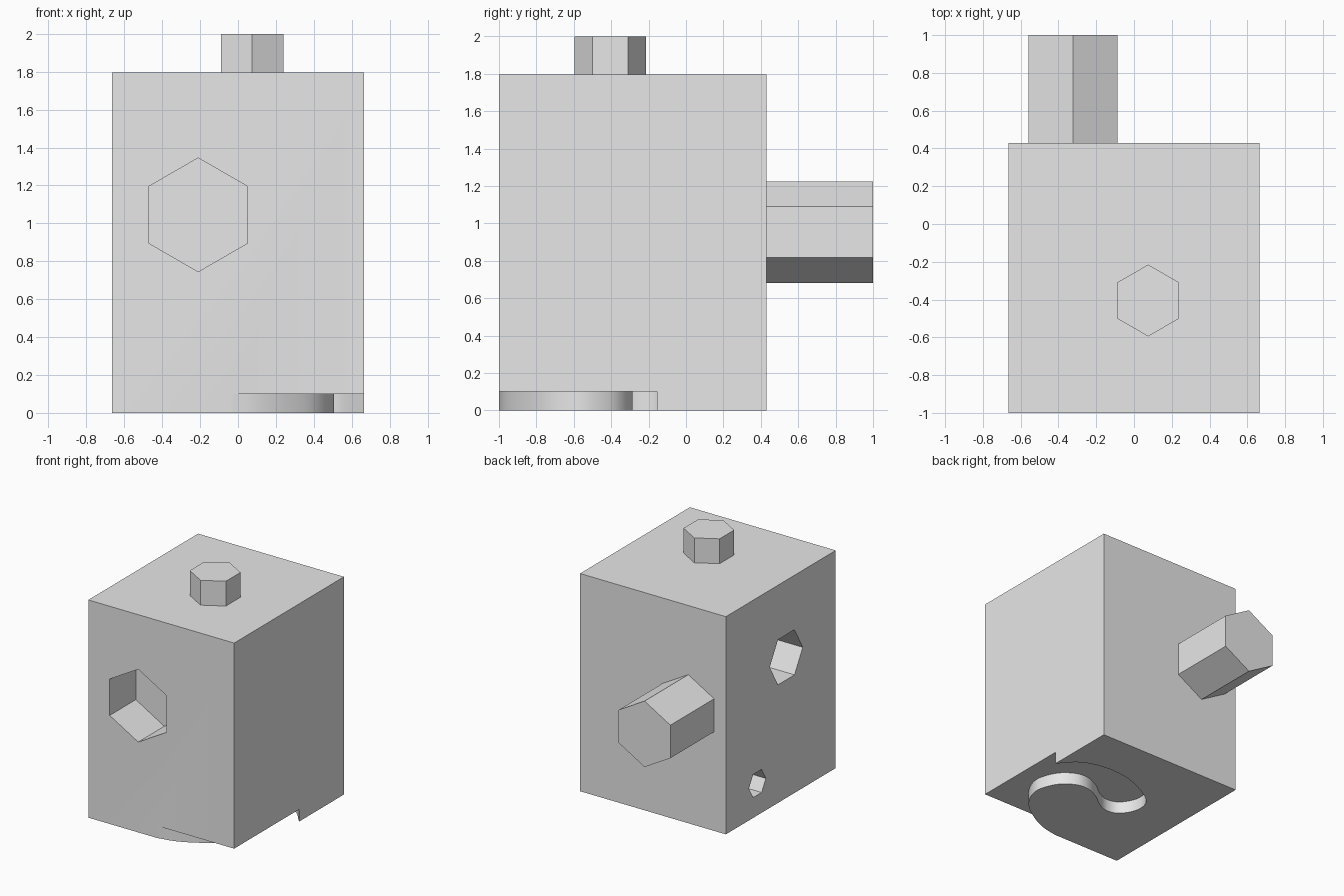
import bpy
import bmesh
import math
from mathutils import Matrix, Vector

cube = bpy.data.objects.get("Cube")
if cube:
    bpy.data.objects.remove(cube)

grey = bpy.data.materials.new("plain_grey")
grey.use_nodes = True
grey.diffuse_color = (0.8, 0.8, 0.8, 1)
grey.node_tree.nodes["Principled BSDF"].inputs["Base Color"].default_value = (0.8, 0.8, 0.8, 1)


def add_object(name, bm):
    bmesh.ops.recalc_face_normals(bm, faces=bm.faces)
    mesh = bpy.data.meshes.new(name)
    bm.to_mesh(mesh)
    bm.free()
    mesh.materials.append(grey)
    obj = bpy.data.objects.new(name, mesh)
    bpy.context.collection.objects.link(obj)
    return obj


def hex_prism(name, start, end, radius, corner):
    """Hexagonal prism between two points, with one corner towards a direction."""
    start, end = Vector(start), Vector(end)
    axis = (end - start).normalized()
    u = Vector(corner)
    v = axis.cross(u)
    frame = Matrix((u, v, axis)).transposed().to_4x4()
    frame.translation = (start + end) / 2
    bm = bmesh.new()
    bmesh.ops.create_cone(bm, cap_ends=True, segments=6, radius1=radius, radius2=radius,
                          depth=(end - start).length)
    # bring a corner onto the local x axis
    first = max(bm.verts, key=lambda p: p.co.x).co
    turn = Matrix.Rotation(-math.atan2(first.y, first.x), 4, 'Z')
    bmesh.ops.transform(bm, matrix=frame @ turn, verts=bm.verts)
    return add_object(name, bm)


def smooth_path(points, steps=6):
    """Catmull-Rom curve through the points."""
    pts = [Vector(p) for p in points]
    pts = [2 * pts[0] - pts[1]] + pts + [2 * pts[-1] - pts[-2]]
    path = []
    for a, b, c, d in zip(pts, pts[1:], pts[2:], pts[3:]):
        for i in range(steps):
            t = i / steps
            path.append(0.5 * (2 * b + (c - a) * t + (2 * a - 5 * b + 4 * c - d) * t ** 2
                               + (3 * b - a - 3 * c + d) * t ** 3))
    return path + [pts[-2]]


def cut(target, cutter):
    mod = target.modifiers.new(cutter.name, 'BOOLEAN')
    mod.operation = 'DIFFERENCE'
    mod.solver = 'EXACT'
    mod.object = cutter
    bpy.context.view_layer.objects.active = target
    bpy.ops.object.modifier_apply(modifier=mod.name)
    bpy.data.objects.remove(cutter)


# main block
bm = bmesh.new()
bmesh.ops.create_cube(bm, size=1)
bmesh.ops.scale(bm, vec=(1.33, 1.43, 1.795), verts=bm.verts)
bmesh.ops.translate(bm, vec=(0, -0.285, 0.8975), verts=bm.verts)
block = add_object("block", bm)

# hexagonal sockets: one in the front, two in the -x side
cut(block, hex_prism("front_socket", (-0.21, -1.1, 1.045), (-0.21, -0.66, 1.045), 0.3, (0, 0, 1)))
cut(block, hex_prism("side_socket", (-0.8, -0.356, 1.16), (-0.3, -0.356, 1.16), 0.215, (0, 1, 0)))
cut(block, hex_prism("small_side_socket", (-0.8, 0.02, 0.263), (-0.45, 0.02, 0.263), 0.11, (0, 1, 0)))

# curved recess under the block, open at the front and +x sides
outline = smooth_path([
    (-0.04, -1), (0.1, -0.97), (0.25, -0.9), (0.4, -0.79), (0.485, -0.66), (0.505, -0.53),
    (0.44, -0.38), (0.33, -0.3), (0.22, -0.29), (0.1, -0.34), (0, -0.415), (-0.1, -0.455),
    (-0.2, -0.43), (-0.27, -0.33), (-0.28, -0.22), (-0.23, -0.13), (-0.1, -0.045),
    (0.07, 0.025), (0.25, 0.05), (0.42, 0.03), (0.55, -0.03), (0.665, -0.155)])
outline += [Vector(p) for p in ((0.8, -0.155), (0.8, -1.2), (-0.04, -1.2))]
bm = bmesh.new()
base = bm.faces.new([bm.verts.new((p.x, p.y, -0.1)) for p in outline])
top = bmesh.ops.extrude_face_region(bm, geom=[base])["geom"]
bmesh.ops.translate(bm, vec=(0, 0, 0.2), verts=[g for g in top if isinstance(g, bmesh.types.BMVert)])
cut(block, add_object("recess_cutter", bm))

# hexagonal pegs
hex_prism("top_peg", (0.075, -0.405, 1.79), (0.075, -0.405, 2), 0.19, (0, 1, 0))
hex_prism("back_peg", (-0.322, 0.42, 0.953), (-0.322, 1, 0.953), 0.272, (0, 0, 1))

# smooth curved walls, sharp edges elsewhere
bpy.ops.object.select_all(action='DESELECT')
block.select_set(True)
bpy.context.view_layer.objects.active = block
bpy.ops.object.shade_smooth_by_angle(angle=math.radians(30))
